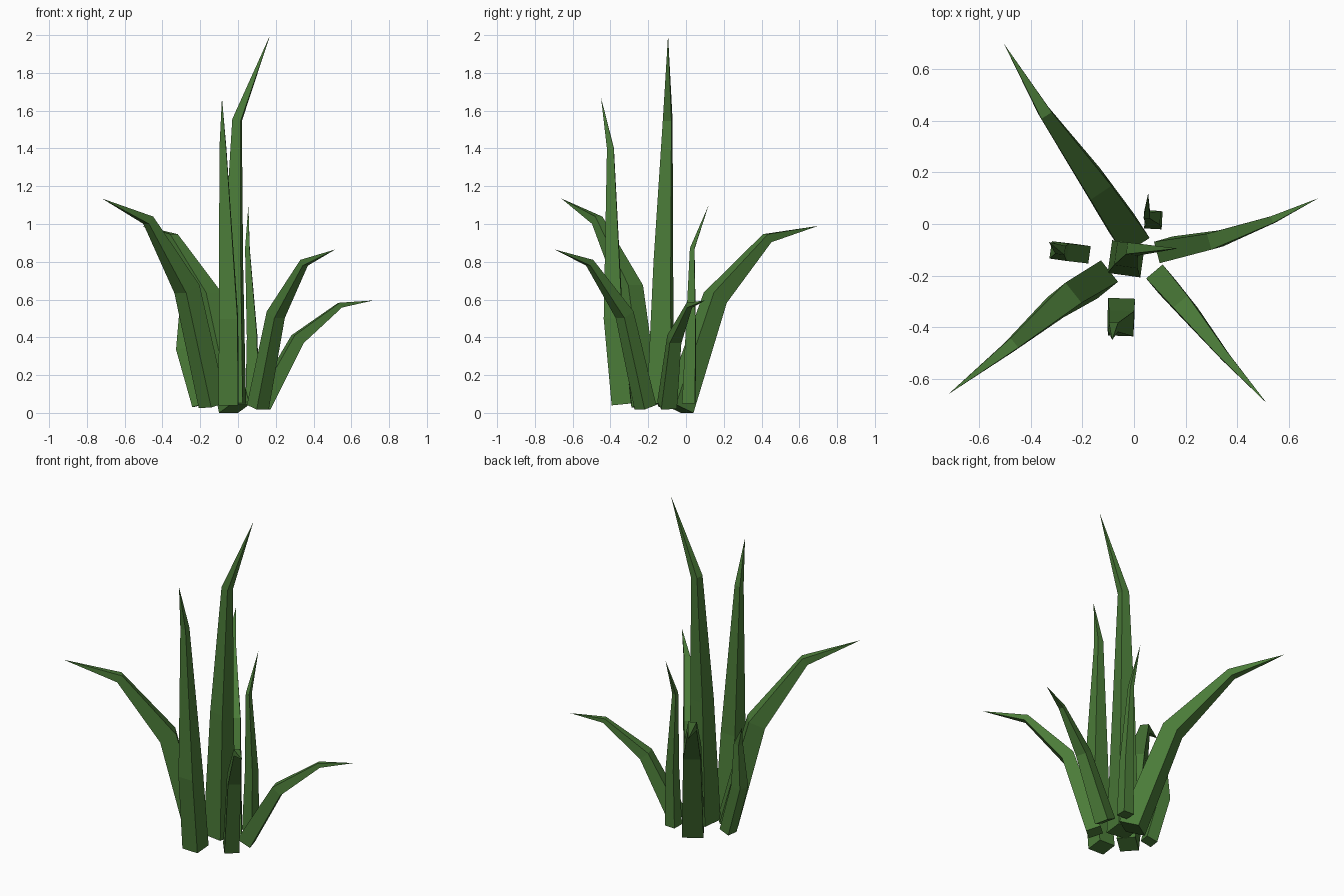
import bpy, bmesh, math
from mathutils import Vector

if "Cube" in bpy.data.objects:
    bpy.data.objects.remove(bpy.data.objects["Cube"])

green = bpy.data.materials.new("leaf_green")
green.diffuse_color = (0.07, 0.2, 0.04, 1)
green.use_nodes = True
green.node_tree.nodes["Principled BSDF"].inputs["Base Color"].default_value = green.diffuse_color


def blade(name, pts, half, heading):
    """Tapered four-sided leaf: three square rings along a bent path, closed to a point."""
    pts = [Vector(p) for p in pts]
    a = math.radians(heading)
    side = Vector((-math.sin(a), math.cos(a), 0))
    bm = bmesh.new()
    rings = []
    for i, h in enumerate(half):
        t = (pts[i + 1] - pts[i]).normalized()
        if i:
            t = (t + (pts[i] - pts[i - 1]).normalized()).normalized()
        u = (side - t * side.dot(t)).normalized()
        v = t.cross(u)
        rings.append([bm.verts.new(pts[i] + u * h * p + v * h * q)
                      for p, q in ((1, 1), (-1, 1), (-1, -1), (1, -1))])
    tip = bm.verts.new(pts[-1])
    bm.faces.new(rings[0])
    for lo, hi in zip(rings, rings[1:]):
        for k in range(4):
            n = (k + 1) % 4
            bm.faces.new((lo[k], lo[n], hi[n], hi[k]))
    for k in range(4):
        bm.faces.new((rings[-1][k], rings[-1][(k + 1) % 4], tip))
    bmesh.ops.recalc_face_normals(bm, faces=bm.faces)
    me = bpy.data.meshes.new(name)
    bm.to_mesh(me)
    bm.free()
    me.materials.append(green)
    ob = bpy.data.objects.new(name, me)
    bpy.context.collection.objects.link(ob)


# Upright leaves: path points, ring half-widths, heading in degrees
blade("centre_leaf", [(-.03, -.135, .05), (-.025, -.12, .8), (-.005, -.097, 1.55), (.17, -.095, 2.0)],
      (.064, .046, .023), -8)
blade("front_leaf", [(-.05, -.34, .045), (-.05, -.385, .5), (-.08, -.4, 1.4), (-.085, -.45, 1.67)],
      (.052, .049, .018), -92)
blade("back_leaf", [(.075, .015, .05), (.075, .025, .4), (.05, .033, .87), (.055, .12, 1.1)],
      (.034, .027, .012), 87)
blade("left_leaf", [(-.205, -.115, .04), (-.29, -.105, .34), (-.285, -.1, .6), (-.33, -.07, .72)],
      (.034, .034, .018), 172)

# Arching leaves around the clump
blade("back_left_leaf", [(-.02, -.04, .022), (-.15, .155, .61), (-.345, .43, .925), (-.505, .7, .99)],
      (.06, .049, .024), 123)
blade("front_left_leaf", [(-.135, -.215, .04), (-.27, -.295, .655), (-.475, -.47, 1.02), (-.72, -.66, 1.135)],
      (.053, .05, .024), 219)
blade("right_leaf", [(.125, -.1, .04), (.315, -.062, .39), (.54, .018, .57), (.715, .1, .595)],
      (.043, .032, .014), 16)
blade("front_right_leaf", [(.105, -.215, .03), (.2, -.325, .52), (.35, -.51, .795), (.515, -.695, .865)],
      (.042, .036, .018), -50)
